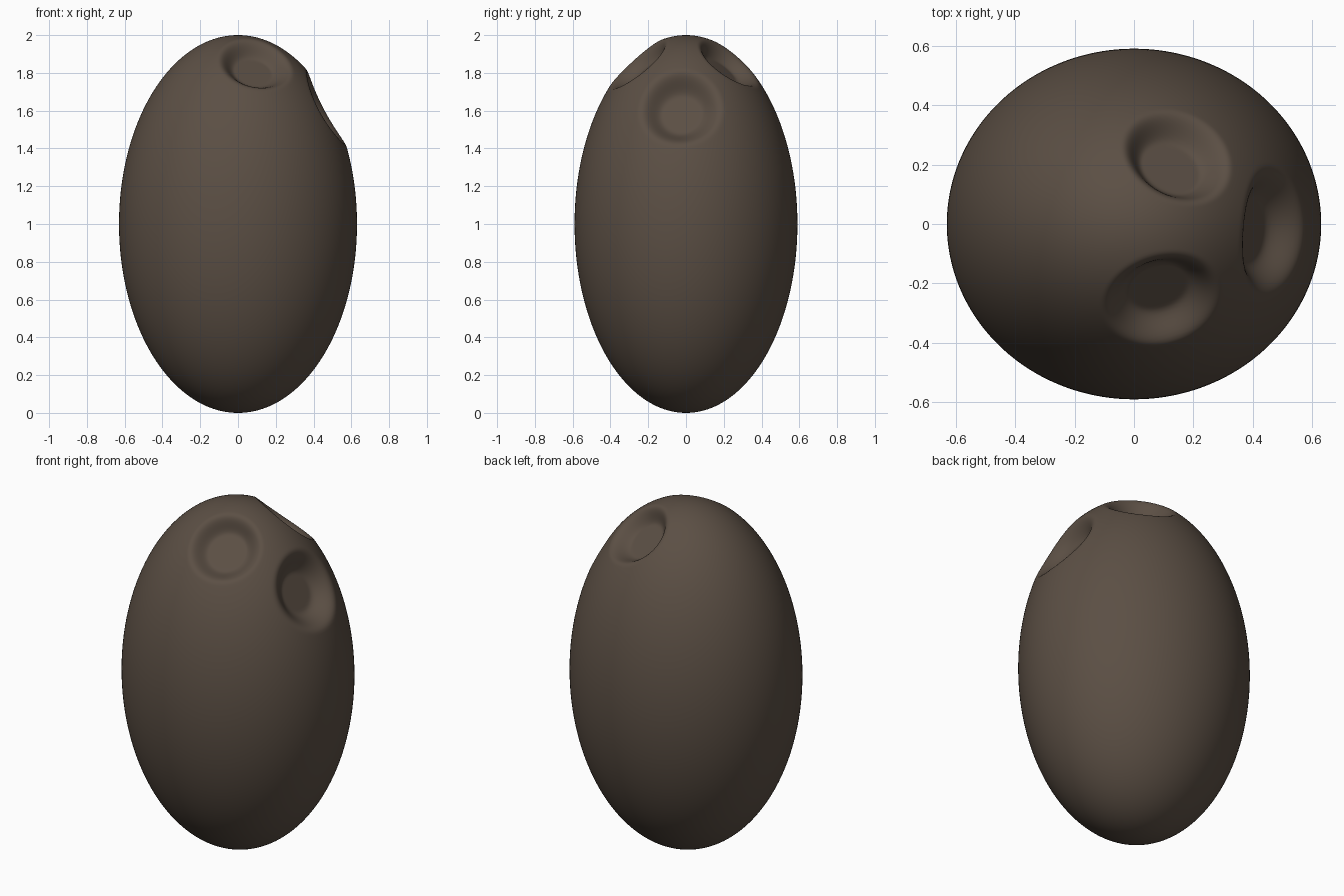
import bpy, bmesh
from mathutils import Vector

if "Cube" in bpy.data.objects:
    bpy.data.objects.remove(bpy.data.objects["Cube"])

RADII = Vector((0.63, 0.59, 1.0))

# (direction point on the unit ellipsoid given by x, y), outer radius, floor radius, depth
DENTS = [
    ((0.10, -0.275), 0.21, 0.10, 0.10),   # front dent
    ((0.155, 0.245), 0.20, 0.10, 0.10),   # back dent
    ((0.49, -0.03), 0.235, 0.10, 0.11),   # right dent
]

brown = bpy.data.materials.new("dark brown shell")
brown.diffuse_color = (0.105, 0.078, 0.058, 1)
brown.use_nodes = True
brown.node_tree.nodes["Principled BSDF"].inputs["Base Color"].default_value = brown.diffuse_color

# Egg-shaped shell
bm = bmesh.new()
bmesh.ops.create_uvsphere(bm, u_segments=320, v_segments=200, radius=1)
bmesh.ops.scale(bm, vec=RADII, verts=bm.verts)

# Round, flat-floored hollows pressed in along the surface normal
base = {v: v.co.copy() for v in bm.verts}
for (x, y), outer, floor, depth in DENTS:
    z = (1 - (x / RADII.x) ** 2 - (y / RADII.y) ** 2) ** 0.5
    centre = Vector((x, y, z))
    normal = Vector((x / RADII.x ** 2, y / RADII.y ** 2, z)).normalized()
    for v, p in base.items():
        offset = p - centre
        height = offset.dot(normal)
        if height < -0.3:
            continue
        r = (offset - normal * height).length
        if r < outer:
            t = min(1, (outer - r) / (outer - floor))
            blend = t * t * (3 - 2 * t)
            # blend the curved surface towards a flat floor
            v.co += normal * blend * (-depth - height)

for v in bm.verts:
    v.co.z += 1
for f in bm.faces:
    f.smooth = True

mesh = bpy.data.meshes.new("shell")
bm.to_mesh(mesh)
bm.free()
mesh.materials.append(brown)
shell = bpy.data.objects.new("shell", mesh)
bpy.context.collection.objects.link(shell)
